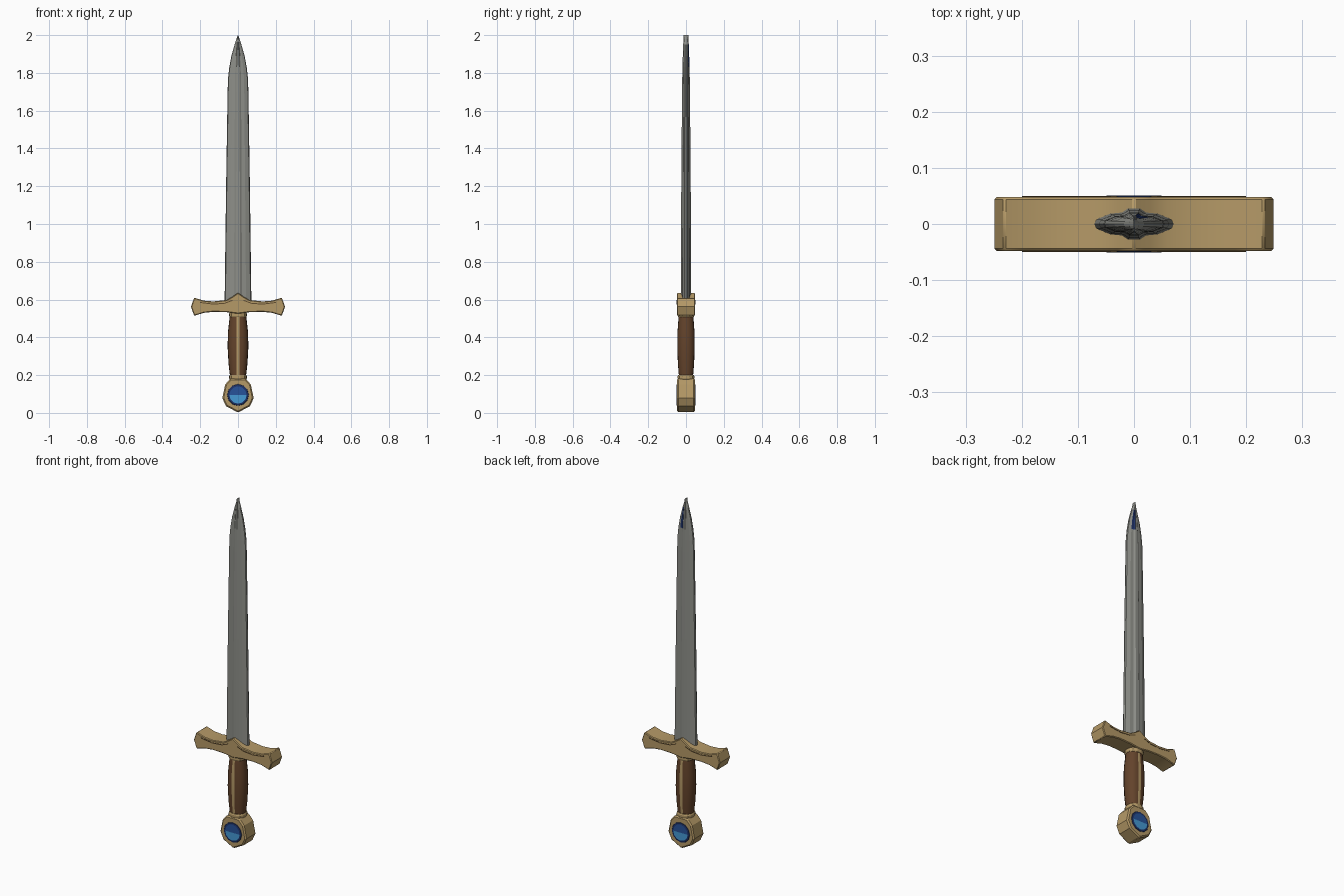
import bpy, bmesh, math

if "Cube" in bpy.data.objects:
    bpy.data.objects.remove(bpy.data.objects["Cube"])


def mat(name, rgb):
    m = bpy.data.materials.new(name)
    m.diffuse_color = (*rgb, 1)
    m.use_nodes = True
    m.node_tree.nodes["Principled BSDF"].inputs["Base Color"].default_value = m.diffuse_color
    return m


STEEL = mat("steel", (0.27, 0.275, 0.25))
GOLD = mat("gold", (0.46, 0.32, 0.135))
LEATHER = mat("brown leather", (0.125, 0.056, 0.024))
GROOVE = mat("dark groove", (0.12, 0.075, 0.03))
NAVY = mat("navy", (0.012, 0.03, 0.13))
BLUE = mat("blue", (0.02, 0.085, 0.32))
SKY = mat("light blue", (0.06, 0.32, 0.66))


def finish(bm, name, mats, smooth=None, bevel=0):
    bmesh.ops.recalc_face_normals(bm, faces=bm.faces)
    me = bpy.data.meshes.new(name)
    bm.to_mesh(me)
    bm.free()
    ob = bpy.data.objects.new(name, me)
    bpy.context.collection.objects.link(ob)
    for m in mats:
        me.materials.append(m)
    if bevel:
        b = ob.modifiers.new("bevel", 'BEVEL')
        b.width, b.segments, b.limit_method = bevel, 1, 'ANGLE'
        b.angle_limit = math.radians(40)
    if smooth:
        bpy.context.view_layer.objects.active = ob
        ob.select_set(True)
        bpy.ops.object.shade_smooth_by_angle(angle=math.radians(smooth))
        ob.select_set(False)
    return ob


def loft(quarter, rings):
    """Stack a four-way symmetric section; rings are (z, half width, half depth)."""
    sec = [p for p in quarter]
    sec += [(-x, y) for x, y in reversed(quarter)]
    sec += [(x, -y) for x, y in reversed(sec) if y > 0]
    bm = bmesh.new()
    loops = [[bm.verts.new((x * w, y * d, z)) for x, y in sec] for z, w, d in rings]
    n = len(sec)
    for a, b in zip(loops, loops[1:]):
        for i in range(n):
            j = (i + 1) % n
            bm.faces.new((a[i], a[j], b[j], b[i]))
    bm.faces.new(loops[0])
    bm.faces.new(loops[-1])
    return bm


def slab(points, y0, y1):
    """Extrude an (x, z) outline along y."""
    bm = bmesh.new()
    a, b = ([bm.verts.new((x, y, z)) for x, z in points] for y in (y0, y1))
    for i in range(len(a)):
        j = (i + 1) % len(a)
        bm.faces.new((a[i], a[j], b[j], b[i]))
    bm.faces.new(a)
    bm.faces.new(b)
    return bm


def mirrored(half):
    """Outline from its right half, bottom to top."""
    return half + [(-x, z) for x, z in reversed(half) if x > 0]


# Blade: ridged section that tapers to the point
bm = loft([(1, 0), (0.94, 0.3), (0.6, 0.66), (0.3, 0.74), (0.15, 1)],
          [(0.58, 0.071, 0.028), (1.2, 0.063, 0.025), (1.7, 0.055, 0.021),
           (1.77, 0.053, 0.02), (1.83, 0.046, 0.019), (1.89, 0.035, 0.017),
           (1.95, 0.018, 0.015), (1.98, 0.008, 0.013), (2.0, 0.001, 0.012)])
for f in bm.faces:
    c = f.calc_center_median()
    if 1.83 < c.z < 1.95 and c.y > 0.005 and 0.005 < c.x < 0.02:
        f.material_index = 1  # dark mark near the point
finish(bm, "blade", [STEEL, NAVY])

# Crossguard: flared ends and a peaked centre
guard = mirrored([(0, 0.525), (0.06, 0.533), (0.13, 0.535), (0.18, 0.53), (0.232, 0.514),
                  (0.249, 0.562), (0.232, 0.61), (0.18, 0.594), (0.13, 0.59),
                  (0.06, 0.598), (0.03, 0.615), (0, 0.636)])
finish(slab(guard, -0.048, 0.048), "crossguard", [GOLD], 25, 0.004)
for y, side in ((-0.0485, "front"), (0.0485, "back")):
    # Engraved line following the upper edge of the guard
    for s in (-1, 1):
        line = [(0.03, 0.598), (0.07, 0.583), (0.13, 0.578), (0.2, 0.587)]
        pts = [(s * x, z) for x, z in line] + [(s * x, z - 0.005) for x, z in reversed(line)]
        finish(slab(pts, y - 0.001, y + 0.001), side + "_guard_groove", [GROOVE])

# Grip: swelling leather handle with gold spine strips front and back
bm = loft([(1, 0), (0.95, 0.38), (0.75, 0.75), (0.46, 0.94), (0.16, 1)],
          [(0.19, 0.042, 0.037), (0.26, 0.05, 0.043), (0.35, 0.055, 0.046),
           (0.43, 0.053, 0.045), (0.51, 0.044, 0.039)])
for f in bm.faces:
    if abs(f.calc_center_median().x) < 0.001 and abs(f.normal.y) >= 0 and len(f.verts) == 4 \
            and abs(f.calc_center_median().y) > 0.03:
        f.material_index = 1
finish(bm, "grip", [LEATHER, GOLD], 45)

# Collars at both ends of the grip
for z, name in ((0.175, "lower_collar"), (0.507, "upper_collar")):
    bm = loft([(1, 0), (0.95, 0.4), (0.75, 0.78), (0.3, 1)],
              [(z, 0.043, 0.041), (z + 0.007, 0.047, 0.044),
               (z + 0.019, 0.047, 0.044), (z + 0.026, 0.043, 0.041)])
    finish(bm, name, [GOLD])

# Pommel: faceted block
pommel = mirrored([(0, 0.002), (0.064, 0.036), (0.083, 0.078), (0.068, 0.15),
                   (0.04, 0.182)])
finish(slab(pommel, -0.047, 0.047), "pommel", [GOLD], None, 0.007)

# Gems: navy rim, blue top and light blue lower part
for s, side in ((-1, "front"), (1, "back")):
    bm = bmesh.new()
    n = 12
    rings = []
    for r, y in ((0.058, 0.046), (0.056, 0.049), (0.046, 0.051)):
        rings.append([bm.verts.new((r * math.cos(math.tau * i / n), s * y,
                                    0.095 + r * math.sin(math.tau * i / n)))
                      for i in range(n)])
    for a, b in zip(rings, rings[1:]):
        for i in range(n):
            j = (i + 1) % n
            bm.faces.new((a[i], a[j], b[j], b[i]))
    # face split across the middle
    top = bm.faces.new(rings[2][:n // 2 + 1])
    low = bm.faces.new(rings[2][n // 2:] + rings[2][:1])
    top.material_index, low.material_index = 1, 2
    finish(bm, side + "_gem", [NAVY, BLUE, SKY])
